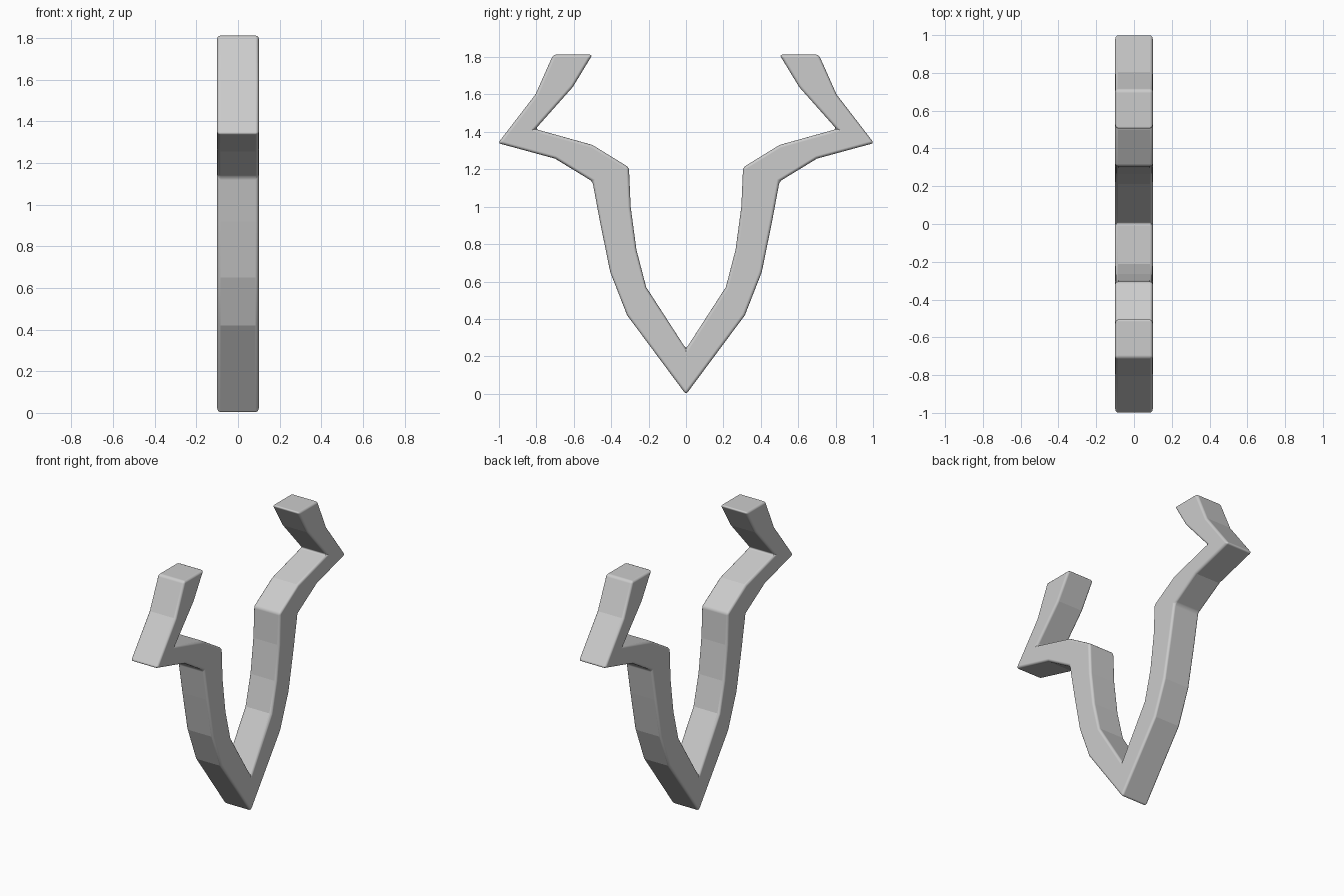
import bpy, bmesh, math

if "Cube" in bpy.data.objects:
    bpy.data.objects.remove(bpy.data.objects["Cube"])

HALF_THICKNESS = 0.1
LIMIT = math.radians(40)

# Right half of the outline as (y, z): up the outside, then down the inside
outer = [(0.315, 0.42), (0.405, 0.65), (0.46, 0.92), (0.50, 1.135),
         (0.70, 1.257), (1.005, 1.34), (0.805, 1.60), (0.71, 1.813)]
inner = [(0.50, 1.813), (0.605, 1.64), (0.805, 1.415), (0.50, 1.33),
         (0.305, 1.21), (0.296, 1.0), (0.265, 0.77), (0.213, 0.57)]
half = outer + inner
outline = [(0, -0.004)] + half + [(0, 0.24)] + [(-y, z) for y, z in reversed(half)]

# Extrude the outline sideways into a solid forked frame
bm = bmesh.new()
face = bm.faces.new([bm.verts.new((-HALF_THICKNESS, y, z)) for y, z in outline])
ext = bmesh.ops.extrude_face_region(bm, geom=[face])
new_verts = [g for g in ext["geom"] if isinstance(g, bmesh.types.BMVert)]
bmesh.ops.translate(bm, verts=new_verts, vec=(2 * HALF_THICKNESS, 0, 0))
if len(bm.faces) == len(outline) + 1:
    bm.faces.new([v for v in new_verts])
bmesh.ops.recalc_face_normals(bm, faces=bm.faces)

# Keep the gentle bends as crisp facets
for f in bm.faces:
    f.smooth = True
for e in bm.edges:
    if e.calc_face_angle(0) < LIMIT:
        e.smooth = False

mesh = bpy.data.meshes.new("forked_frame")
bm.to_mesh(mesh)
bm.free()
frame = bpy.data.objects.new("forked_frame", mesh)
bpy.context.collection.objects.link(frame)

# Small rounded rim
bevel = frame.modifiers.new("rim", "BEVEL")
bevel.width = 0.016
bevel.segments = 3
bevel.limit_method = "ANGLE"
bevel.angle_limit = LIMIT
bevel.harden_normals = True
